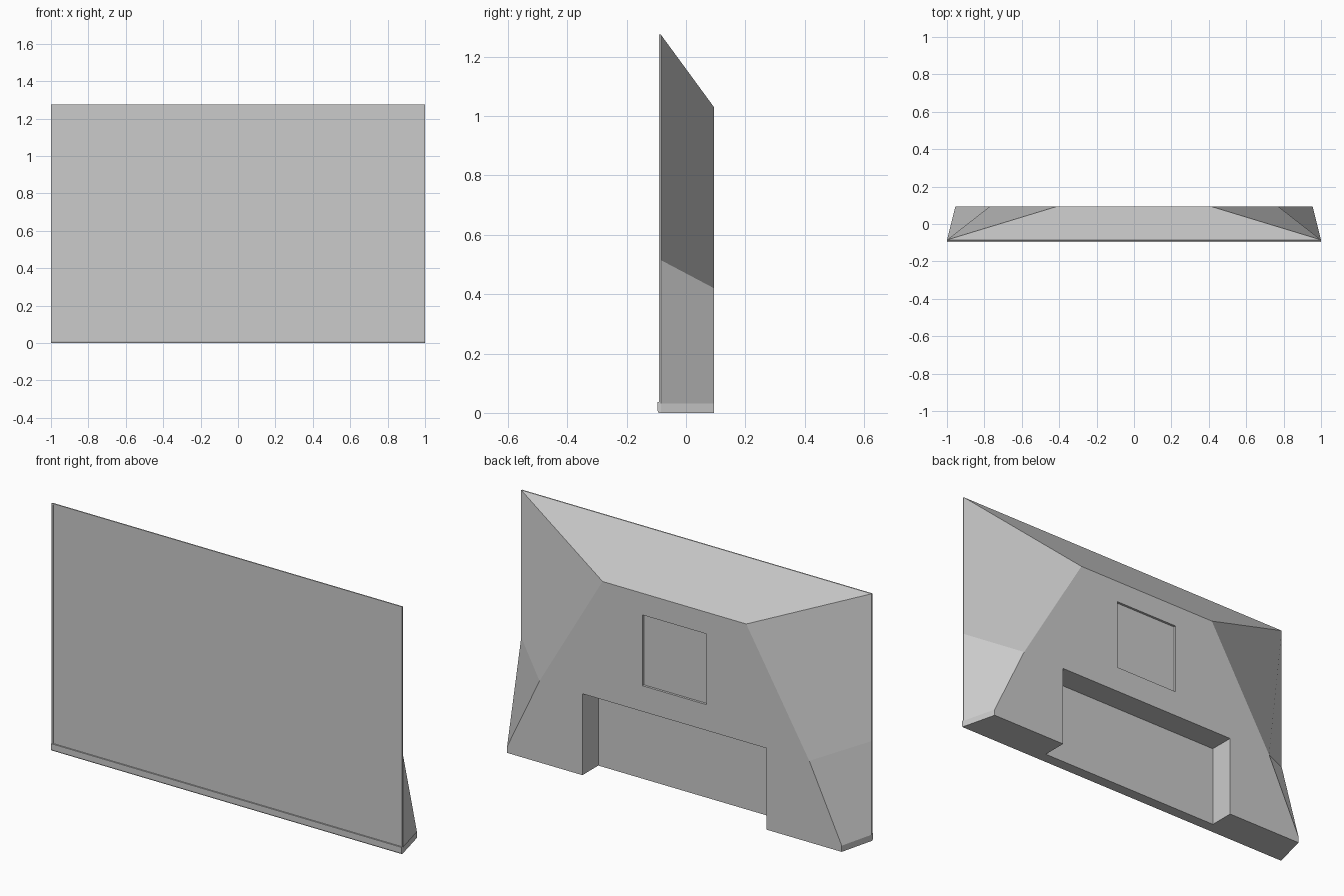
import bpy
import bmesh

cube = bpy.data.objects.get("Cube")
if cube:
    bpy.data.objects.remove(cube, do_unlink=True)

FRONT, BACK = -0.085, 0.0945      # depth limits of the rear shell
TOP, BACK_TOP = 1.275, 1.03       # height of the front and of the rear plateau
WAIST_F, WAIST_B = 0.515, 0.42    # crease on the side panels
FOOT = 0.032                      # upright strip along the bottom
LIP = 0.036

grey = bpy.data.materials.new("casing grey")
grey.use_nodes = True
grey.diffuse_color = (0.6, 0.6, 0.6, 1)
grey.node_tree.nodes["Principled BSDF"].inputs["Base Color"].default_value = (0.6, 0.6, 0.6, 1)


def finish(name, bm, mirrored=False):
    mesh = bpy.data.meshes.new(name)
    bm.to_mesh(mesh)
    bm.free()
    mesh.materials.append(grey)
    obj = bpy.data.objects.new(name, mesh)
    bpy.context.collection.objects.link(obj)
    if mirrored:
        mirror = obj.modifiers.new("Mirror", "MIRROR")
        mirror.use_clip = True
    return obj


def box(name, x, y, z):
    """Box from (min, max) pairs."""
    bm = bmesh.new()
    bmesh.ops.create_cube(bm, size=1)
    for v in bm.verts:
        v.co = [lo if c < 0 else hi for c, (lo, hi) in zip(v.co, (x, y, z))]
    return finish(name, bm)


# Rear shell: half of it, mirrored across the centre
bm = bmesh.new()
known = {}


def face(*points):
    for p in points:
        if p not in known:
            known[p] = bm.verts.new(p)
    bm.faces.new([known[p] for p in points])


def pocket(w, z0, z1, floor, ledge):
    """Half of a rectangular pocket in the back, with or without a lower ledge."""
    face((w, BACK, z0), (w, floor, z0), (w, floor, z1), (w, BACK, z1))
    face((0, BACK, z1), (w, BACK, z1), (w, floor, z1), (0, floor, z1))
    face((w, floor, z0), (0, floor, z0), (0, floor, z1), (w, floor, z1))
    if ledge:
        face((0, floor, z0), (w, floor, z0), (w, BACK, z0), (0, BACK, z0))


bay_w, bay_top, bay_y = 0.525, 0.42, -0.035
plate_w, plate_z0, plate_z1 = 0.183, 0.553, 0.918
shoulder, waist, base = 0.41, 0.77, 0.955

# sloping top, side panels and foot strip
face((0, FRONT, TOP), (1, FRONT, TOP), (shoulder, BACK, BACK_TOP), (0, BACK, BACK_TOP))
face((1, FRONT, TOP), (1, FRONT, WAIST_F), (waist, BACK, WAIST_B), (shoulder, BACK, BACK_TOP))
face((1, FRONT, WAIST_F), (1, FRONT, FOOT), (base, BACK, FOOT), (waist, BACK, WAIST_B))
face((1, FRONT, FOOT), (1, FRONT, 0), (base, BACK, 0), (base, BACK, FOOT))

# rear plateau around both pockets
outline = [(0, BACK_TOP), (shoulder, BACK_TOP), (waist, WAIST_B), (base, FOOT), (base, 0),
           (bay_w, 0), (bay_w, bay_top), (0, bay_top), (0, plate_z0),
           (plate_w, plate_z0), (plate_w, plate_z1), (0, plate_z1)]
face(*[(x, BACK, z) for x, z in outline])

# underside and front wall
face((0, FRONT, 0), (0, bay_y, 0), (bay_w, bay_y, 0), (bay_w, BACK, 0),
     (base, BACK, 0), (1, FRONT, 0))
face((0, FRONT, 0), (1, FRONT, 0), (1, FRONT, FOOT), (1, FRONT, WAIST_F),
     (1, FRONT, TOP), (0, FRONT, TOP))

# connector bay and mounting recess
pocket(bay_w, 0, bay_top, bay_y, False)
pocket(plate_w, plate_z0, plate_z1, BACK - 0.012, True)
finish("rear_shell", bm, mirrored=True)

# Screen and its thin frame
rim, rim_y = 0.008, -0.091
box("screen", (-1 + rim, 1 - rim), (-0.0885, FRONT), (LIP, TOP - rim))
box("top_frame", (-1, 1), (rim_y, FRONT), (TOP - rim, TOP))
for side, x in (("left", (1 - rim, 1)), ("right", (-1, -1 + rim))):
    box(side + "_frame", x, (rim_y, FRONT), (LIP, TOP - rim))

# Bottom lip: profile swept across the width
bm = bmesh.new()
profile = [(FRONT, 0), (-0.0925, 0), (-0.0955, 0.007), (-0.0955, LIP), (FRONT, LIP)]
end = bm.faces.new([bm.verts.new((-1, y, z)) for y, z in profile])
swept = bmesh.ops.extrude_face_region(bm, geom=[end])["geom"]
bmesh.ops.translate(bm, vec=(2, 0, 0), verts=[g for g in swept if isinstance(g, bmesh.types.BMVert)])
if end.is_valid and len(bm.faces) < 7:
    bm.faces.new([v for v in end.verts])
bmesh.ops.recalc_face_normals(bm, faces=bm.faces)
finish("bottom_lip", bm)
